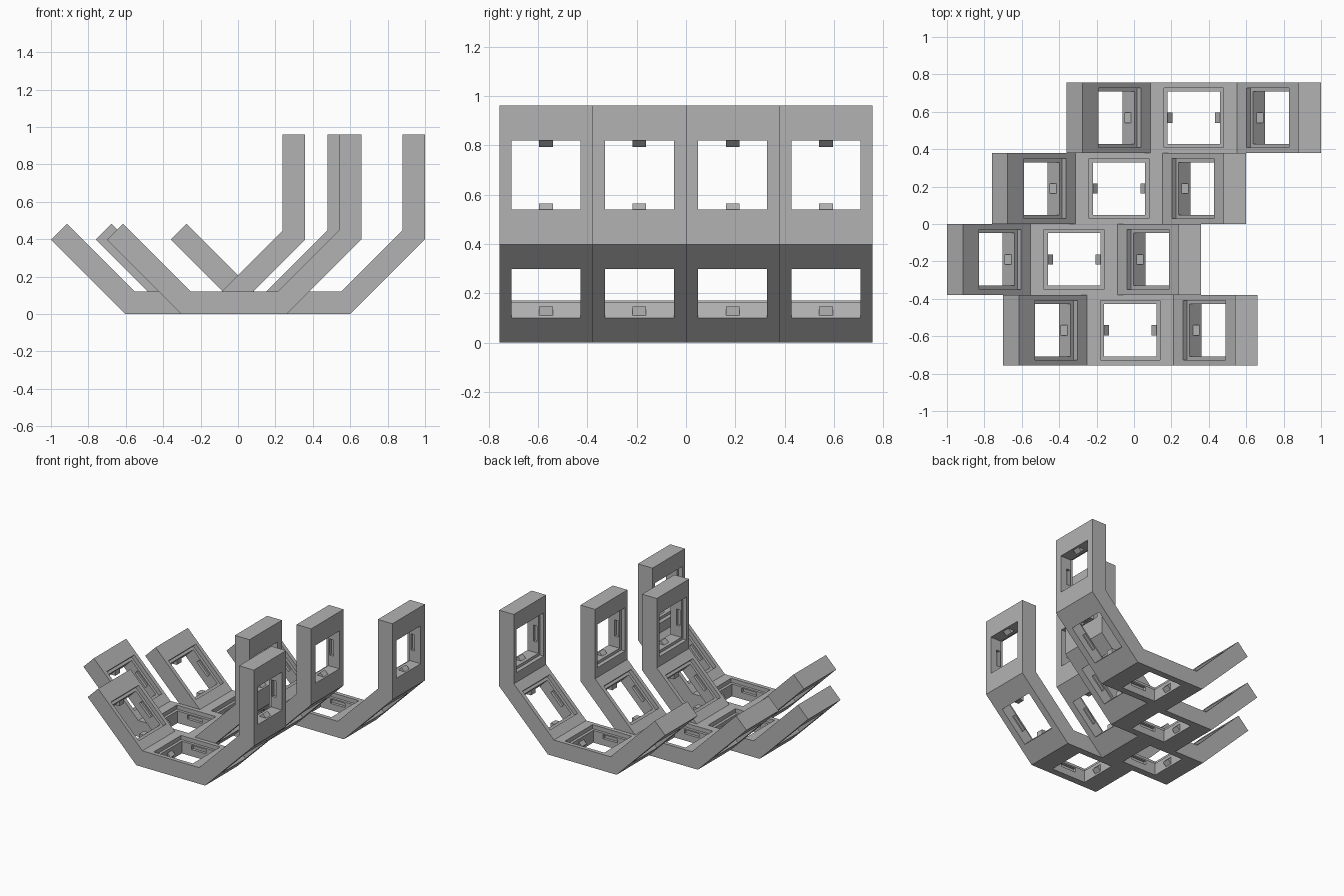
import bpy
import bmesh
from math import radians, tan
from mathutils import Matrix, Vector

if "Cube" in bpy.data.objects:
    bpy.data.objects.remove(bpy.data.objects["Cube"], do_unlink=True)

LENGTH, WIDTH, THICK = 0.563, 0.3785, 0.12
HOLE, RECESS, RECESS_DEPTH = 0.28, 0.32, 0.03
ANGLES = [-45, 0, 45, 90]             # tilt of the four plates in a column
SHIFTS = [-0.70, -1.0, -0.76, -0.36]  # left end of each column, front to back

grey = bpy.data.materials.new("grey")
grey.use_nodes = True
COLOUR = (0.45, 0.45, 0.45, 1)
grey.diffuse_color = COLOUR
grey.node_tree.nodes["Principled BSDF"].inputs["Base Color"].default_value = COLOUR

# Walk along the outside of the column to place its plates
points = [Vector((0, 0, LENGTH * 0.5 ** 0.5))]
frames = []
for a in ANGLES:
    turn = Matrix.Rotation(radians(-a), 4, 'Y')
    along = turn @ Vector((LENGTH, 0, 0))
    frames.append(Matrix.Translation(points[-1] + along / 2) @ turn)
    points.append(points[-1] + along)


def make_object(name, bm):
    bmesh.ops.recalc_face_normals(bm, faces=bm.faces)
    mesh = bpy.data.meshes.new(name)
    bm.to_mesh(mesh)
    bm.free()
    mesh.materials.append(grey)
    obj = bpy.data.objects.new(name, mesh)
    bpy.context.collection.objects.link(obj)
    return obj


def prism(bm, outline, width, frame=Matrix()):
    """Extrude an x-z outline symmetrically along y."""
    verts = [bm.verts.new(frame @ Vector((x, -width / 2, z))) for x, z in outline]
    face = bm.faces.new(verts)
    ext = bmesh.ops.extrude_face_region(bm, geom=[face])["geom"]
    bmesh.ops.translate(bm, vec=(0, width, 0),
                        verts=[v for v in ext if isinstance(v, bmesh.types.BMVert)])


def plate_boxes(name, length, width, low, high):
    """One box in the middle of every plate."""
    bm = bmesh.new()
    half = length / 2
    for frame in frames:
        prism(bm, [(-half, low), (half, low), (half, high), (-half, high)], width, frame)
    return make_object(name, bm)


# Bent column with mitred inner corners
mitre = THICK * tan(radians(22.5))
inner = []
for i, frame in enumerate(frames):
    if i == 0:
        inner.append(frame @ Vector((-LENGTH / 2, 0, THICK)))
    end = LENGTH / 2 - (mitre if i < len(frames) - 1 else 0)
    inner.append(frame @ Vector((end, 0, THICK)))
bm = bmesh.new()
prism(bm, [(p.x, p.z) for p in points + inner[::-1]], WIDTH)
column = make_object("column", bm)

# Square openings, stepped rims and side slots
cutters = [
    plate_boxes("rim_cutter", RECESS, RECESS, THICK - RECESS_DEPTH, THICK + 0.02),
    plate_boxes("opening_cutter", HOLE, HOLE, -0.02, THICK + 0.02),
    plate_boxes("slot_cutter", 0.12, HOLE + 0.04, 0.05, 0.08),
]
for cutter in cutters:
    cutter.hide_render = True
    mod = column.modifiers.new(cutter.name, 'BOOLEAN')
    mod.operation = 'DIFFERENCE'
    mod.solver = 'EXACT'
    mod.object = cutter
bpy.context.view_layer.update()
cut_mesh = bpy.data.meshes.new_from_object(
    column.evaluated_get(bpy.context.evaluated_depsgraph_get()))
column.modifiers.clear()
column.data = cut_mesh
for cutter in cutters:
    bpy.data.objects.remove(cutter, do_unlink=True)

# Wedge clips on the two end walls of each opening
bm = bmesh.new()
for frame in frames:
    for side in (-1, 1):
        wall = side * HOLE / 2
        prism(bm, [(wall, 0.014), (wall - side * 0.026, 0.04), (wall, 0.066)],
              0.055, frame)
clips = make_object("clips", bm)

# Four staggered columns sharing the same meshes
for i, shift in enumerate(SHIFTS):
    for part in (column, clips):
        obj = part if i == 0 else part.copy()
        if i:
            bpy.context.collection.objects.link(obj)
        obj.name = f"{'column' if part is column else 'clips'}_{i + 1}"
        obj.location = (shift, (i - 1.5) * WIDTH, 0)
